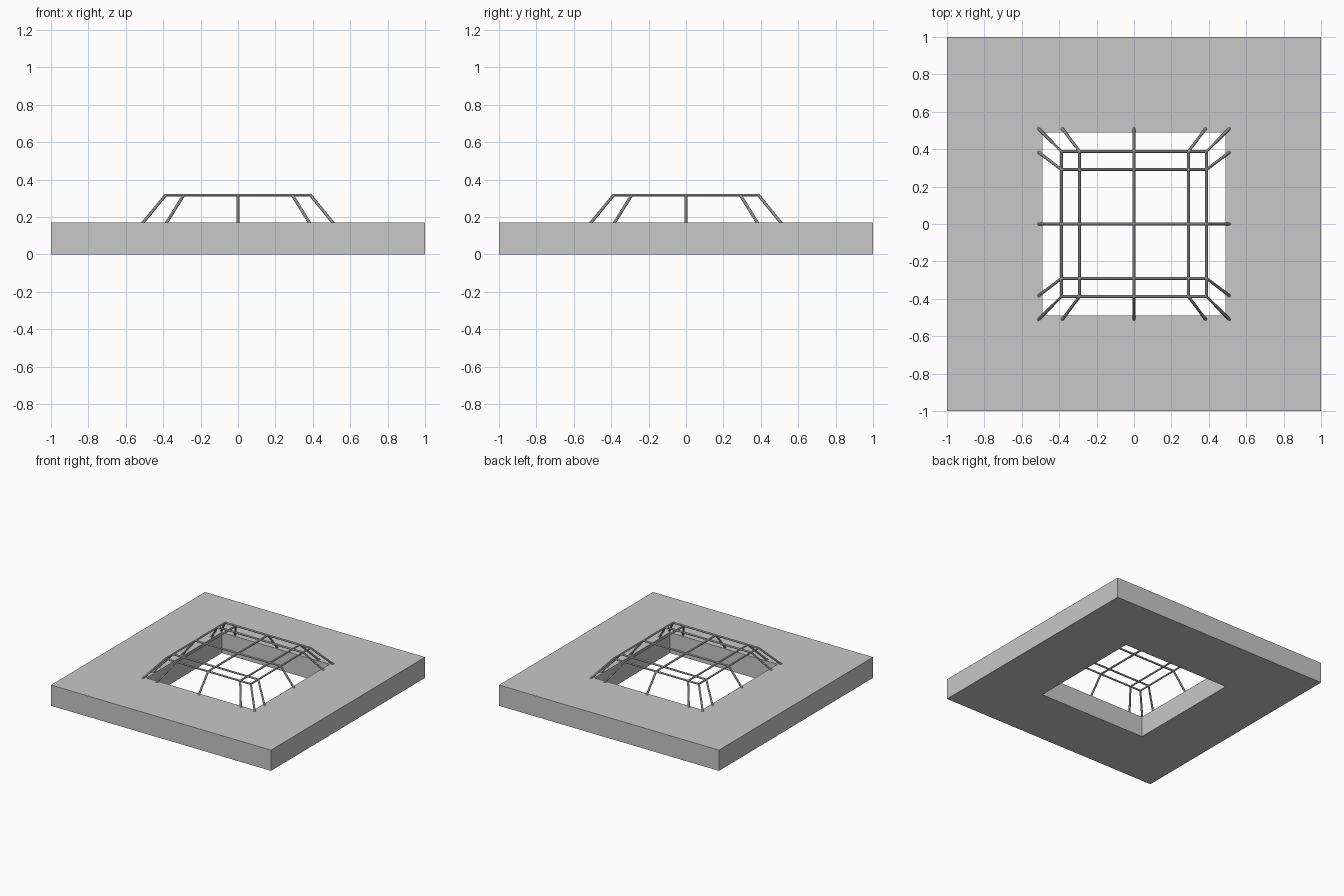
import bpy
import bmesh

cube = bpy.data.objects.get("Cube")
if cube:
    bpy.data.objects.remove(cube, do_unlink=True)

grey = bpy.data.materials.new("concrete grey")
grey.use_nodes = True
colour = (0.58, 0.58, 0.58, 1)
grey.diffuse_color = colour
grey.node_tree.nodes["Principled BSDF"].inputs["Base Color"].default_value = colour

SLAB_TOP = 0.17
HOLE = 0.49
BAR_RADIUS = 0.008
BAR_TOP = 0.316
TOP_EDGE, FOOT_EDGE = 0.388, 0.511
TOP_INNER, FOOT_INNER = 0.291, 0.384


# Square slab with a square opening
def make_slab():
    bm = bmesh.new()

    def square(half, z):
        return [bm.verts.new((sx * half, sy * half, z))
                for sx, sy in ((-1, -1), (1, -1), (1, 1), (-1, 1))]

    rings = [square(1, 0), square(1, SLAB_TOP),
             square(HOLE, SLAB_TOP), square(HOLE, 0)]
    for i, ring in enumerate(rings):
        after = rings[(i + 1) % 4]
        for j in range(4):
            k = (j + 1) % 4
            bm.faces.new((ring[j], ring[k], after[k], after[j]))
    bmesh.ops.recalc_face_normals(bm, faces=bm.faces)
    mesh = bpy.data.meshes.new("slab")
    bm.to_mesh(mesh)
    bm.free()
    mesh.materials.append(grey)
    bpy.context.collection.objects.link(bpy.data.objects.new("slab", mesh))


# Round bars following a list of paths
def make_bars(name, paths):
    curve = bpy.data.curves.new(name, "CURVE")
    curve.dimensions = "3D"
    curve.bevel_depth = BAR_RADIUS
    curve.bevel_resolution = 2
    curve.use_fill_caps = True
    for path in paths:
        spline = curve.splines.new("POLY")
        spline.points.add(len(path) - 1)
        for point, co in zip(spline.points, path):
            point.co = (*co, 1)
    curve.materials.append(grey)
    obj = bpy.data.objects.new(name, curve)
    bpy.context.collection.objects.link(obj)
    bpy.ops.object.select_all(action="DESELECT")
    obj.select_set(True)
    bpy.context.view_layer.objects.active = obj
    bpy.ops.object.convert(target="MESH")
    bpy.ops.object.shade_smooth_by_angle()


# Each bar rises from the slab, crosses the opening and drops again
lengthwise = []
for top, foot in ((-TOP_EDGE, -FOOT_EDGE), (-TOP_INNER, -FOOT_INNER), (0, 0),
                  (TOP_INNER, FOOT_INNER), (TOP_EDGE, FOOT_EDGE)):
    lengthwise.append([(foot, -FOOT_EDGE, SLAB_TOP - 0.004),
                       (top, -TOP_EDGE, BAR_TOP),
                       (top, TOP_EDGE, BAR_TOP),
                       (foot, FOOT_EDGE, SLAB_TOP - 0.004)])
crosswise = [[(y, x, z) for x, y, z in path] for path in lengthwise]

make_slab()
make_bars("lengthwise_bars", lengthwise)
make_bars("crosswise_bars", crosswise)
